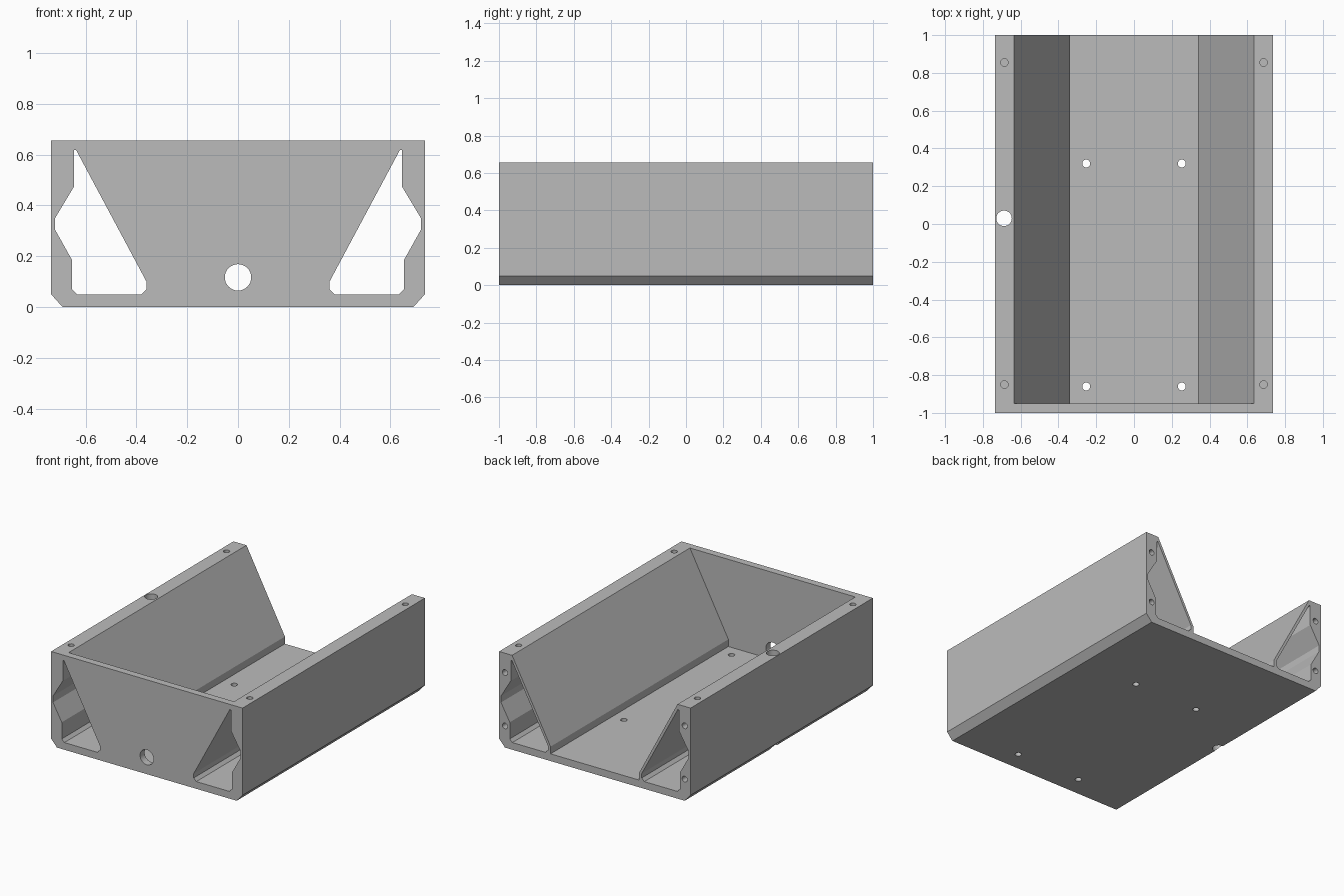
import bpy, bmesh
from mathutils import Matrix, Vector

cube = bpy.data.objects.get("Cube")
if cube:
    bpy.data.objects.remove(cube, do_unlink=True)

grey = bpy.data.materials.new("plain grey")
grey.use_nodes = True
grey.diffuse_color = (0.5, 0.5, 0.5, 1)
grey.node_tree.nodes["Principled BSDF"].inputs["Base Color"].default_value = (0.5, 0.5, 0.5, 1)


def finish(name, bm):
    bmesh.ops.recalc_face_normals(bm, faces=bm.faces[:])
    mesh = bpy.data.meshes.new(name)
    bm.to_mesh(mesh)
    bm.free()
    mesh.materials.append(grey)
    obj = bpy.data.objects.new(name, mesh)
    bpy.context.collection.objects.link(obj)
    return obj


def prism(name, profile, y0, y1):
    """Extrude an x-z profile along y."""
    bm = bmesh.new()
    face = bm.faces.new([bm.verts.new((x, y0, z)) for x, z in profile])
    ext = bmesh.ops.extrude_face_region(bm, geom=[face])
    verts = [v for v in ext["geom"] if isinstance(v, bmesh.types.BMVert)]
    bmesh.ops.translate(bm, verts=verts, vec=(0, y1 - y0, 0))
    return finish(name, bm)


def rod(name, start, end, radius):
    """Round cutter between two points."""
    a, b = Vector(start), Vector(end)
    turn = (b - a).to_track_quat('Z', 'Y').to_matrix().to_4x4()
    bm = bmesh.new()
    bmesh.ops.create_cone(bm, cap_ends=True, segments=32, radius1=radius, radius2=radius,
                          depth=(b - a).length,
                          matrix=Matrix.Translation((a + b) / 2) @ turn)
    return finish(name, bm)


def mirrored(half):
    return half + [(-x, z) for x, z in reversed(half)]


# Outer block with chamfered lower edges
W, H = 0.735, 0.655
body = prism("tray_body", mirrored([(0.69, 0), (W, 0.05), (W, H)]), -1, 1)

# Open trough behind the front wall
cutters = [prism("trough_cutter",
                 mirrored([(0.34, 0.05), (0.34, 0.1), (0.635, H), (0.635, 0.8)]), -0.95, 1.1)]

# Hollow channels along both sides
channel = [(0.637, 0.618), (0.645, 0.618), (0.645, 0.475), (0.72, 0.35), (0.72, 0.305),
           (0.653, 0.185), (0.653, 0.07), (0.633, 0.05), (0.38, 0.05), (0.36, 0.07), (0.36, 0.1)]
for side in (-1, 1):
    cutters.append(prism("channel_cutter", [(side * x, z) for x, z in channel], -1.1, 1.1))
    # Blind screw holes in the rims, through holes in the floor
    for y in (-0.85, 0.855):
        cutters.append(rod("rim_cutter", (side * 0.686, y, 0.48), (side * 0.686, y, 0.8), 0.02))
    for y in (-0.86, 0.32):
        cutters.append(rod("floor_cutter", (side * 0.253, y, -0.1), (side * 0.253, y, 0.2), 0.021))
    # Blind screw holes in the back ends
    for z in (0.15, 0.52):
        cutters.append(rod("back_cutter", (side * 0.69, 0.9, z), (side * 0.69, 1.1, z), 0.02))

# Cable holes in the front wall and down the right side
cutters.append(rod("front_cutter", (0, -1.1, 0.117), (0, -0.8, 0.117), 0.052))
cutters.append(rod("side_cutter", (-0.688, 0.03, -0.1), (-0.688, 0.03, 0.8), 0.041))

bpy.context.view_layer.objects.active = body
for cutter in cutters:
    cutter.hide_render = True
    mod = body.modifiers.new("cut", 'BOOLEAN')
    mod.operation = 'DIFFERENCE'
    mod.solver = 'EXACT'
    mod.object = cutter
    bpy.ops.object.modifier_apply(modifier=mod.name)
    bpy.data.objects.remove(cutter, do_unlink=True)

# Smooth hole walls, sharp edges elsewhere
bpy.ops.object.select_all(action='DESELECT')
body.select_set(True)
bpy.ops.object.shade_smooth_by_angle(angle=0.4)
